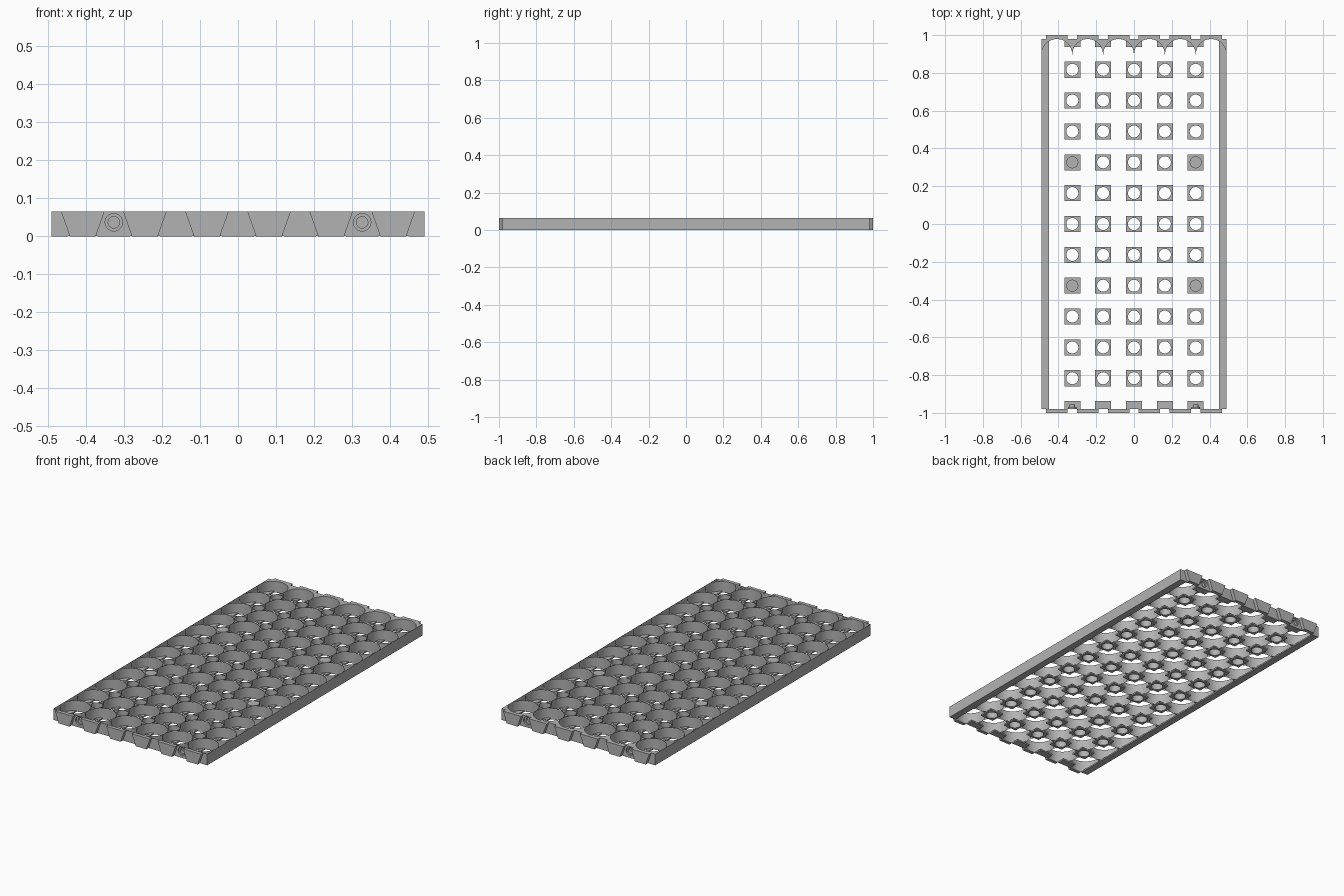
import bpy, bmesh, math
from mathutils import Matrix

if "Cube" in bpy.data.objects:
    bpy.data.objects.remove(bpy.data.objects["Cube"])

NX, NY = 6, 12            # cells across and along
P = 0.98 / NX             # cell pitch
W, L = 0.49, 0.98         # half width, half length of the body
H = 0.065                 # height
R = 0.0808                # cell radius
RP = 0.032                # post bore radius
PAD = 0.0425              # half width of a foot pad
PAD_H = 0.008

grey = bpy.data.materials.new("plain grey")
grey.diffuse_color = (0.45, 0.45, 0.45, 1)
grey.use_nodes = True
grey.node_tree.nodes["Principled BSDF"].inputs["Base Color"].default_value = grey.diffuse_color


def circle(cx, cy, r, n):
    return [(cx + r * math.cos(2 * math.pi * i / n),
             cy + r * math.sin(2 * math.pi * i / n)) for i in range(n)]


def rect(x0, y0, x1, y1):
    return [(x0, y0), (x1, y0), (x1, y1), (x0, y1)]


def finish(ob):
    ob.data.materials.clear()
    ob.data.materials.append(grey)
    for o in bpy.context.selected_objects:
        o.select_set(False)
    ob.select_set(True)
    bpy.context.view_layer.objects.active = ob
    bpy.ops.object.shade_smooth_by_angle(angle=math.radians(35))


def plate(name, loops, z0, z1):
    """Fill outlines (inner loops become holes) and extrude from z0 to z1."""
    cu = bpy.data.curves.new(name + "_outline", 'CURVE')
    cu.dimensions = '2D'
    cu.fill_mode = 'BOTH'
    cu.extrude = (z1 - z0) / 2
    for pts in loops:
        sp = cu.splines.new('POLY')
        sp.points.add(len(pts) - 1)
        for q, (x, y) in zip(sp.points, pts):
            q.co = (x, y, 0, 1)
        sp.use_cyclic_u = True
    tmp = bpy.data.objects.new(name + "_outline", cu)
    bpy.context.collection.objects.link(tmp)
    dg = bpy.context.evaluated_depsgraph_get()
    me = bpy.data.meshes.new_from_object(tmp.evaluated_get(dg))
    bpy.data.objects.remove(tmp)
    bm = bmesh.new()
    bm.from_mesh(me)
    bmesh.ops.remove_doubles(bm, verts=bm.verts, dist=1e-5)
    bmesh.ops.translate(bm, verts=bm.verts, vec=(0, 0, (z0 + z1) / 2))
    bmesh.ops.recalc_face_normals(bm, faces=bm.faces)
    bm.to_mesh(me)
    bm.free()
    me.name = name
    ob = bpy.data.objects.new(name, me)
    bpy.context.collection.objects.link(ob)
    finish(ob)
    return ob


def mesh_object(name, bm):
    bmesh.ops.recalc_face_normals(bm, faces=bm.faces)
    me = bpy.data.meshes.new(name)
    bm.to_mesh(me)
    bm.free()
    ob = bpy.data.objects.new(name, me)
    bpy.context.collection.objects.link(ob)
    return ob


cell_x = [-W + P * (i + 0.5) for i in range(NX)]
cell_y = [-L + P * (j + 0.5) for j in range(NY)]
post_x = [-W + P * i for i in range(1, NX)]
post_y = [-L + P * j for j in range(1, NY)]
posts = [(x, y) for x in post_x for y in post_y]
capped = [(sx * 2 * P, sy * 2 * P) for sx in (-1, 1) for sy in (-1, 1)]

# Body: slab with round cells and a bore in every post
cells = [circle(x, y, R, 48) for x in cell_x for y in cell_y]
bores = [circle(x, y, RP, 24) for x, y in posts]
body = plate("tray_body", [rect(-W, -L, W, L)] + cells + bores, 0.0005, H)

# Caps closing four of the post bores
plate("post_caps", [circle(x, y, RP, 24) for x, y in capped], H - 0.015, H)

# Foot pads under the posts, half pads at the ends
pads = []
for x, y in posts:
    pads += [rect(x - PAD, y - PAD, x + PAD, y + PAD), circle(x, y, RP, 24)]
for x in post_x:
    for s in (-1, 1):
        y0, y1 = sorted((s * L, s * (L - PAD)))
        pads.append(rect(x - PAD, y0, x + PAD, y1))
plate("foot_pads", pads, 0, PAD_H)

# Bottom flanges along the long sides
plate("side_flanges", [rect(-W, -L, -W + 0.041, L),
                       rect(W - 0.041, -L, W, L)], 0, PAD_H)

# End tabs: wedges, narrower at the bottom, one per cell on both ends
bm = bmesh.new()
for x in cell_x:
    for s in (-1, 1):
        section = [(x - 0.034, 0), (x + 0.034, 0), (x + 0.057, H), (x - 0.057, H)]
        inner = [bm.verts.new((a, s * (L - 0.0005), z)) for a, z in section]
        outer = [bm.verts.new((a, s * 1.0, z)) for a, z in section]
        bm.faces.new(inner)
        bm.faces.new(outer[::-1])
        for i in range(4):
            k = (i + 1) % 4
            bm.faces.new((inner[i], outer[i], outer[k], inner[k]))
finish(mesh_object("end_tabs", bm))

# Stepped connector sockets in both ends
for k, (r, depth) in enumerate(((0.023, 0.010), (0.015, 0.025))):
    bm = bmesh.new()
    for x in (-2 * P, 2 * P):
        for s in (-1, 1):
            m = Matrix.Translation((x, s * L, 0.037)) @ Matrix.Rotation(math.pi / 2, 4, 'X')
            bmesh.ops.create_cone(bm, cap_ends=True, segments=24, radius1=r,
                                  radius2=r, depth=2 * depth, matrix=m)
    cutter = mesh_object("socket_cutter_%d" % (k + 1), bm)
    cutter.hide_render = True
    cutter.hide_set(True)
    mod = body.modifiers.new("socket_%d" % (k + 1), 'BOOLEAN')
    mod.operation = 'DIFFERENCE'
    mod.solver = 'EXACT'
    mod.object = cutter
